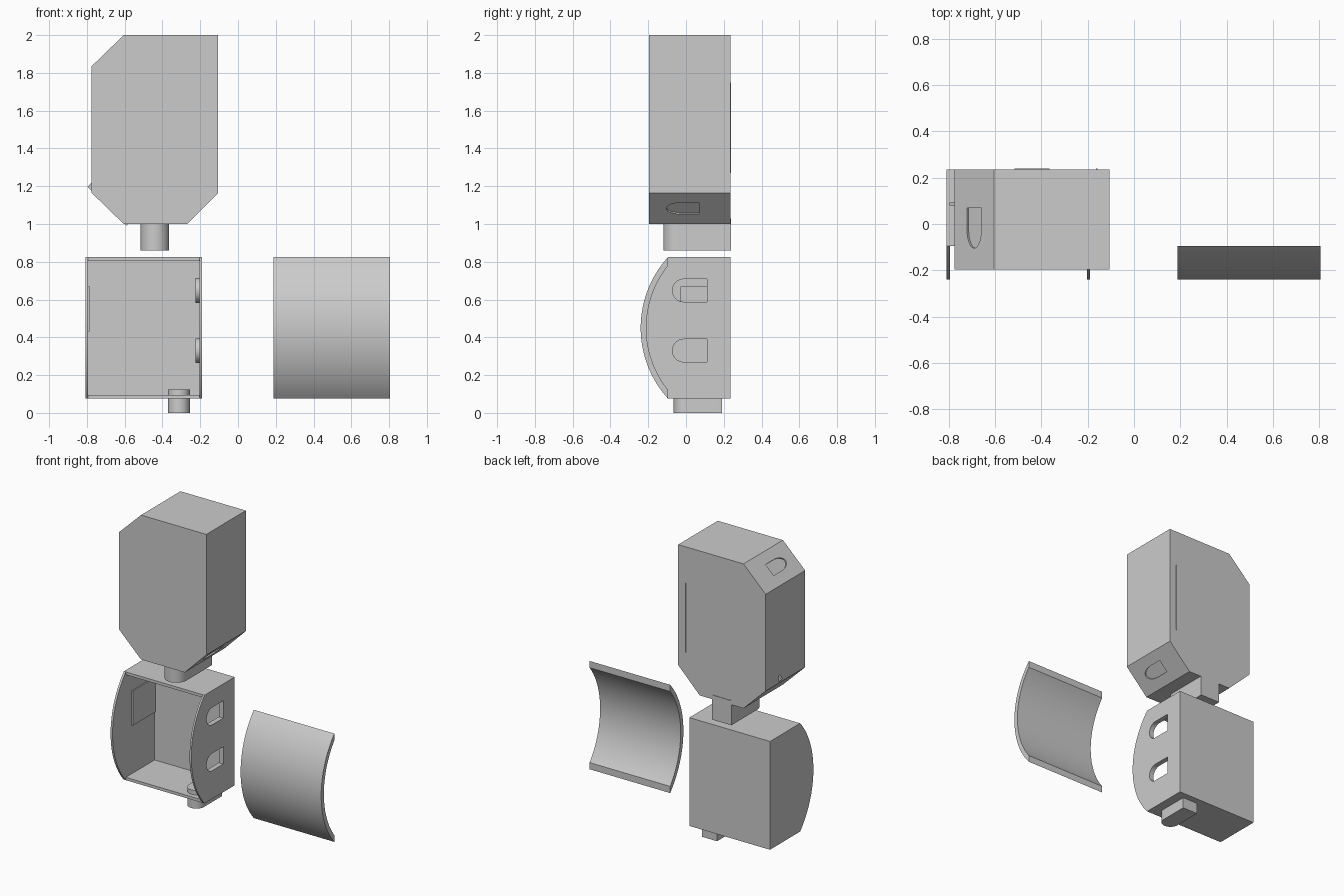
import bpy, bmesh
from math import cos, sin, pi, radians, sqrt, asin
from mathutils import Vector

if "Cube" in bpy.data.objects:
    bpy.data.objects.remove(bpy.data.objects["Cube"], do_unlink=True)

X, Y, Z = Vector((1, 0, 0)), Vector((0, 1, 0)), Vector((0, 0, 1))


def prism(name, pts, u, v, n, lo, hi, origin=Vector()):
    """Extrude a 2D profile in the u/v plane along n from lo to hi."""
    bm = bmesh.new()
    face = bm.faces.new([bm.verts.new(origin + u * a + v * b + n * lo) for a, b in pts])
    ext = bmesh.ops.extrude_face_region(bm, geom=[face])
    moved = [e for e in ext["geom"] if isinstance(e, bmesh.types.BMVert)]
    bmesh.ops.translate(bm, verts=moved, vec=n * (hi - lo))
    bmesh.ops.recalc_face_normals(bm, faces=bm.faces)
    mesh = bpy.data.meshes.new(name)
    bm.to_mesh(mesh)
    bm.free()
    ob = bpy.data.objects.new(name, mesh)
    bpy.context.collection.objects.link(ob)
    return ob


def block(name, x, y, z):
    corners = [(x[0], y[0]), (x[1], y[0]), (x[1], y[1]), (x[0], y[1])]
    return prism(name, corners, X, Y, Z, *z)


def d_shape(back, centre, tip, half, mid=0, steps=20):
    """Slot outline: square at the back, rounded towards the tip."""
    r = centre - tip
    arc = [(centre - r * sin(pi * i / steps), mid + half * cos(pi * i / steps))
           for i in range(steps + 1)]
    return [(back, mid + half)] + arc + [(back, mid - half)]


def arc_yz(radius, front, mid_z=0.45, centre_y=0.317, steps=40):
    """Bulging arc that starts and ends at y = front."""
    top = asin(sqrt(radius ** 2 - (centre_y - front) ** 2) / radius)
    angles = [top - 2 * top * i / steps for i in range(steps + 1)]
    return [(centre_y - radius * cos(a), mid_z + radius * sin(a)) for a in angles]


def cut(ob, *cutters):
    for c in cutters:
        c.hide_render = True
        mod = ob.modifiers.new("cut", "BOOLEAN")
        mod.operation, mod.solver, mod.object = "DIFFERENCE", "EXACT", c
    bpy.context.view_layer.update()
    done = ob.evaluated_get(bpy.context.evaluated_depsgraph_get())
    mesh = bpy.data.meshes.new_from_object(done)
    ob.modifiers.clear()
    ob.data = mesh
    for c in cutters:
        bpy.data.objects.remove(c, do_unlink=True)


def smooth(ob):
    ob.data.shade_smooth()
    ob.data.set_sharp_from_angle(angle=radians(30))


# Upper block with chamfered corners and two shallow slots
outline = [(-0.775, 1.165), (-0.605, 1), (-0.27, 1), (-0.105, 1.165),
           (-0.105, 2), (-0.605, 2), (-0.775, 1.835)]
upper = prism("upper_block", outline, X, Z, Y, -0.197, 0.235)
slots = []
for corner, normal in ((Vector((-0.69, 0, 1.918)), (Z - X).normalized()),
                       (Vector((-0.1875, 0, 1.0825)), (X - Z).normalized())):
    slots.append(prism("slot_cutter", d_shape(0.07, -0.024, -0.104, 0.043), Y,
                       (X + Z).normalized(), normal, -0.01, 0.03, corner))
cut(upper, *slots)

# Small details on the upper block
block("back_strip", (-0.163, -0.157), (0.2, 0.239), (1.27, 1.75))
prism("chamfer_strip", [(-0.797, 1.197), (-0.59, 0.99), (-0.56, 1.02), (-0.767, 1.227)],
      X, Z, Y, 0.08, 0.093)

# Pegs under both blocks
smooth(prism("upper_peg", d_shape(0.239, -0.045, -0.12, 0.075, -0.44), Y, X, Z, 0.86, 1.03))
smooth(prism("lower_peg", d_shape(0.19, -0.007, -0.065, 0.058, -0.313), Y, X, Z, 0, 0.125))

# Open-fronted lower case with curved side walls
outer = arc_yz(0.557, -0.095)
case = prism("lower_case", outer + [(0.235, 0.075), (0.235, 0.825)], Y, Z, X, -0.808, -0.19)
cavity = [(-0.3, 0.05), (-0.095, 0.05), (-0.095, 0.095), (0.22, 0.095),
          (0.22, 0.805), (-0.095, 0.805), (-0.095, 0.85), (-0.3, 0.85)]
cut(case, prism("cavity_cutter", cavity, Y, Z, X, -0.793, -0.203))

# Slots through the side wall, each with a short inner collar
for height in (0.33, 0.648):
    hole = d_shape(0.11, -0.012, -0.072, 0.06, height)
    cut(case, prism("hole_cutter", hole, Y, Z, X, -0.3, -0.1))
    collar = prism("slot_collar", d_shape(0.115, -0.012, -0.077, 0.065, height),
                   Y, Z, X, -0.224, -0.2)
    cut(collar, prism("hole_cutter", hole, Y, Z, X, -0.3, -0.1))
    smooth(collar)
smooth(case)

# Thin pad on the inner side wall
block("inner_pad", (-0.8, -0.785), (-0.03, 0.222), (0.43, 0.67))

# Separate curved front cover
inner = arc_yz(0.527, -0.095)
smooth(prism("front_cover", outer + inner[::-1], Y, Z, X, 0.188, 0.805))
